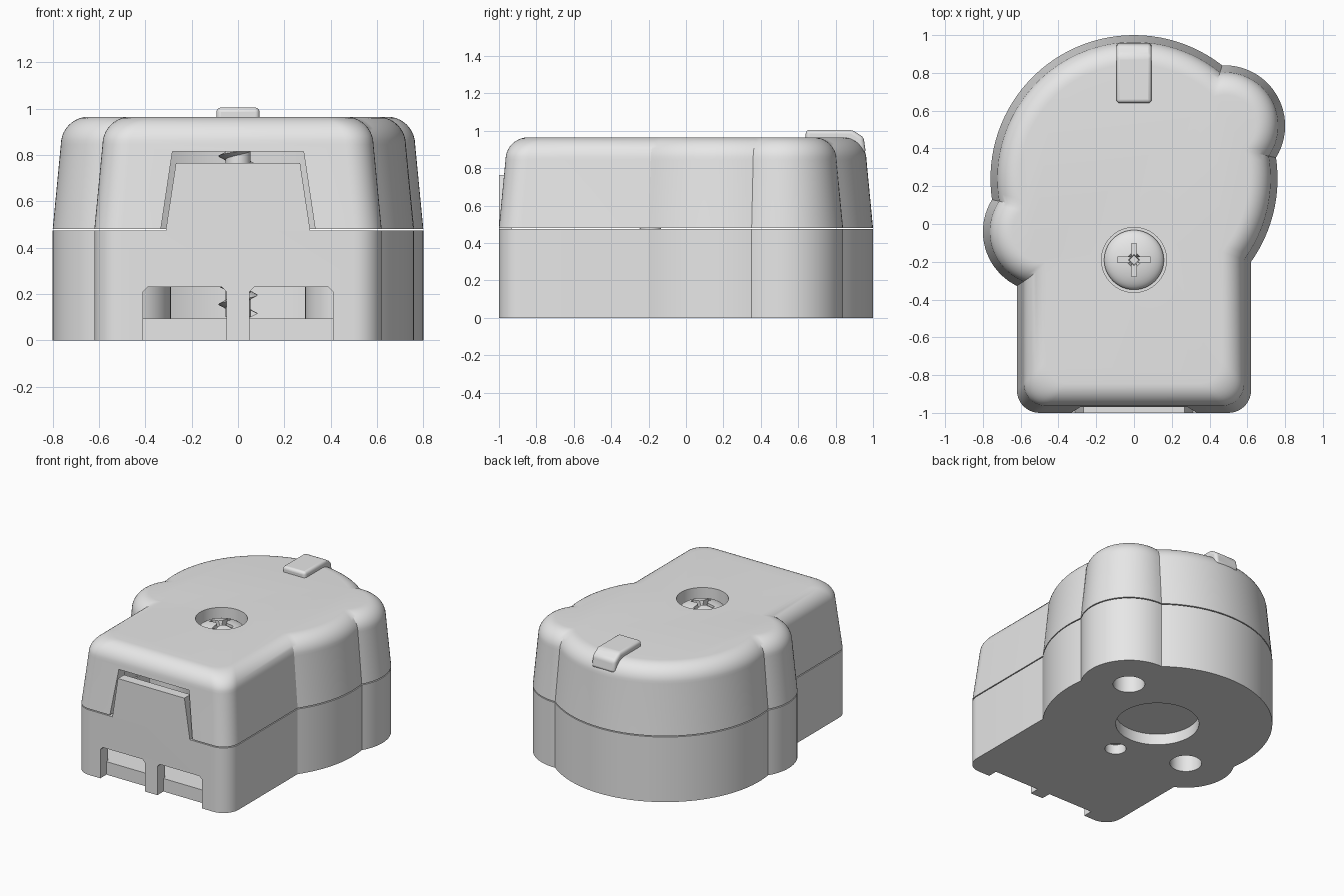
import bpy, bmesh
from math import sin, cos, acos, atan2, hypot, pi
from mathutils import Vector

old = bpy.data.objects.get("Cube")
if old:
    bpy.data.objects.remove(old, do_unlink=True)

grey = bpy.data.materials.new("plain_grey")
grey.use_nodes = True
COLOUR = (0.8, 0.8, 0.8, 1)
grey.diffuse_color = COLOUR
grey.node_tree.nodes["Principled BSDF"].inputs["Base Color"].default_value = COLOUR

MID = 0.24                    # y of the main round body
LOBE_X, LOBE_Y = 0.48, 0.28   # side lobe centre, relative to the round body
SCREW_Y = -0.19


def finish(name, bm):
    bmesh.ops.recalc_face_normals(bm, faces=bm.faces)
    mesh = bpy.data.meshes.new(name)
    bm.to_mesh(mesh)
    bm.free()
    mesh.materials.append(grey)
    ob = bpy.data.objects.new(name, mesh)
    bpy.context.collection.objects.link(ob)
    return ob


def skin(name, rings, caps=True):
    """Bridge equal rings of points into a solid."""
    bm = bmesh.new()
    loops = [[bm.verts.new(p) for p in ring] for ring in rings]
    n = len(loops[0])
    for a, b in zip(loops, loops[1:]):
        for i in range(n):
            j = (i + 1) % n
            bm.faces.new((a[i], a[j], b[j], b[i]))
    if caps:
        bm.faces.new(loops[0])
        bm.faces.new(loops[-1])
    return finish(name, bm)


def arc(cx, cy, r, a, b, n):
    return [(cx + r * cos(a + (b - a) * i / n), cy + r * sin(a + (b - a) * i / n))
            for i in range(n + 1)]


def outline(d):
    """Round body, two lobes and a square front, inset by d."""
    big, small, w, c = 0.76 - d, 0.32 - d, 0.62 - d, 0.12
    dist, phi = hypot(LOBE_X, LOBE_Y), atan2(LOBE_Y, LOBE_X)
    al = acos((dist**2 + big**2 - small**2) / (2 * dist * big))
    be = pi - acos((dist**2 + small**2 - big**2) / (2 * dist * small))
    end = 2 * pi - acos((LOBE_X - w) / small)
    p = arc(0, MID, big, -acos(w / big), phi - al, 16)
    p += arc(LOBE_X, MID + LOBE_Y, small, phi - be, phi + be, 24)[1:]
    p += arc(0, MID, big, phi + al, phi + pi - al, 40)[1:]
    p += arc(-LOBE_X, MID - LOBE_Y, small, phi + pi - be, end, 20)[1:]
    p += arc(c - w, c + d - 1, c, pi, 1.5 * pi, 10)
    p += arc(w - c, c + d - 1, c, 1.5 * pi, 2 * pi, 10)
    return p


def body(name, layers):
    return skin(name, [[(x, y, z) for x, y in outline(d)] for d, z in layers])


def disc(name, x, y, r, z0, z1, r1=None, n=64):
    return skin(name, [[(px, py, z) for px, py in arc(x, y, q, 0, 2 * pi, n)[:-1]]
                       for q, z in ((r, z0), (r if r1 is None else r1, z1))])


def prism(name, profile, lo, hi, axis="Y"):
    """Extrude a profile along X or Y."""
    place = (lambda t, p: (p[0], t, p[1])) if axis == "Y" else (lambda t, p: (t, p[0], p[1]))
    return skin(name, [[place(t, p) for p in profile] for t in (lo, hi)])


def box(name, x0, x1, y0, y1, z0, z1):
    return prism(name, [(x0, z0), (x1, z0), (x1, z1), (x0, z1)], y0, y1)


def combine(ob, tool, op="DIFFERENCE"):
    mod = ob.modifiers.new("cut", "BOOLEAN")
    mod.object, mod.operation, mod.solver = tool, op, "EXACT"
    bpy.context.view_layer.objects.active = ob
    bpy.ops.object.modifier_apply(modifier=mod.name)
    bpy.data.objects.remove(tool, do_unlink=True)


# Lower case: hollow tray with standoffs and holes underneath
base = body("lower_case", [(0, 0), (0, 0.474)])
combine(base, body("cutter", [(0.09, 0.095), (0.09, 0.6)]))
for s in (1, -1):
    x, y = s * LOBE_X, MID + s * LOBE_Y
    combine(base, disc("boss", x, y, 0.19, 0.05, 0.4), "UNION")
    combine(base, disc("cutter", x, y, 0.105, -0.1, 0.3))
combine(base, disc("cutter", 0, MID, 0.275, -0.1, 0.08, n=96))
combine(base, disc("cutter", 0, SCREW_Y, 0.07, -0.1, 0.07))

# Two front openings with softened upper corners
for s in (1, -1):
    for low, depth in ((-0.1, -0.93), (0.095, -0.85)):
        shape = [(s * x, z) for x, z in ((0.05, low), (0.41, low), (0.41, 0.21),
                                         (0.39, 0.23), (0.07, 0.23), (0.05, 0.21))]
        combine(base, prism("cutter", shape, -1.1, depth))

# Tapered tongue rising from the front wall
tongue = prism("front_tongue", [(-0.312, 0.474), (0.312, 0.474),
                                (0.268, 0.765), (-0.268, 0.765)], -1, -0.93)

# Lid: drafted sides, round shoulder, hollow inside
layers = [(0, 0.481)]
for i in range(11):
    a = i / 10 * pi / 2
    layers.append((0.035 + 0.12 * (1 - cos(a)), 0.845 + 0.12 * sin(a)))
lid = body("lid", layers)
combine(lid, body("cutter", [(0.08, 0.4), (0.12, 0.835)]))
combine(lid, prism("cutter", [(-0.342, 0.42), (0.342, 0.42),
                              (0.283, 0.815), (-0.283, 0.815)], -1.1, -0.84))
combine(lid, disc("cutter", 0, SCREW_Y, 0.172, 0.86, 1.1))

# Raised marker at the back edge of the lid
tab = prism("top_tab", [(0.64, 0.9), (0.64, 1.005), (0.89, 1.005),
                        (0.95, 0.965), (0.962, 0.88)], -0.093, 0.093, "X")
bev = tab.modifiers.new("soft_edges", "BEVEL")
bev.width, bev.segments, bev.limit_method = 0.02, 4, "ANGLE"
bev.angle_limit = 0.5

# Screw: domed head with a cross recess
rings = [(0.158, 0.855), (0.158, 0.875)]
rings += [(0.158 * cos(t * pi / 20), 0.875 + 0.06 * sin(t * pi / 20)) for t in range(1, 10)]
head = skin("screw_head", [[(x, y, z) for x, y in arc(0, SCREW_Y, r, 0, 2 * pi, 64)[:-1]]
                           for r, z in rings])
combine(head, box("cutter", -0.088, 0.088, SCREW_Y - 0.014, SCREW_Y + 0.014, 0.885, 1))
combine(head, box("cutter", -0.014, 0.014, SCREW_Y - 0.088, SCREW_Y + 0.088, 0.885, 1))
combine(head, disc("cutter", 0, SCREW_Y, 0.025, 0.872, 0.95, r1=0.055, n=4))

# Screw shank and thread
shank = disc("screw_shank", 0, SCREW_Y, 0.055, 0.1, 0.858, n=32)
turns, steps, pitch = 9, 20, 0.08
coil = []
for i in range(turns * steps + 1):
    a, z = 2 * pi * i / steps, 0.115 + pitch * i / steps
    out = Vector((cos(a), sin(a), 0))
    centre = Vector((0, SCREW_Y, z))
    coil.append([centre + out * 0.05 - Vector((0, 0, 0.018)),
                 centre + out * 0.085,
                 centre + out * 0.05 + Vector((0, 0, 0.018))])
thread = skin("screw_thread", coil)

# Smooth shading with sharp edges kept
bpy.ops.object.select_all(action="DESELECT")
for ob in (base, tongue, lid, tab, head, shank, thread):
    ob.select_set(True)
bpy.context.view_layer.objects.active = base
bpy.ops.object.shade_smooth_by_angle(angle=0.5)
